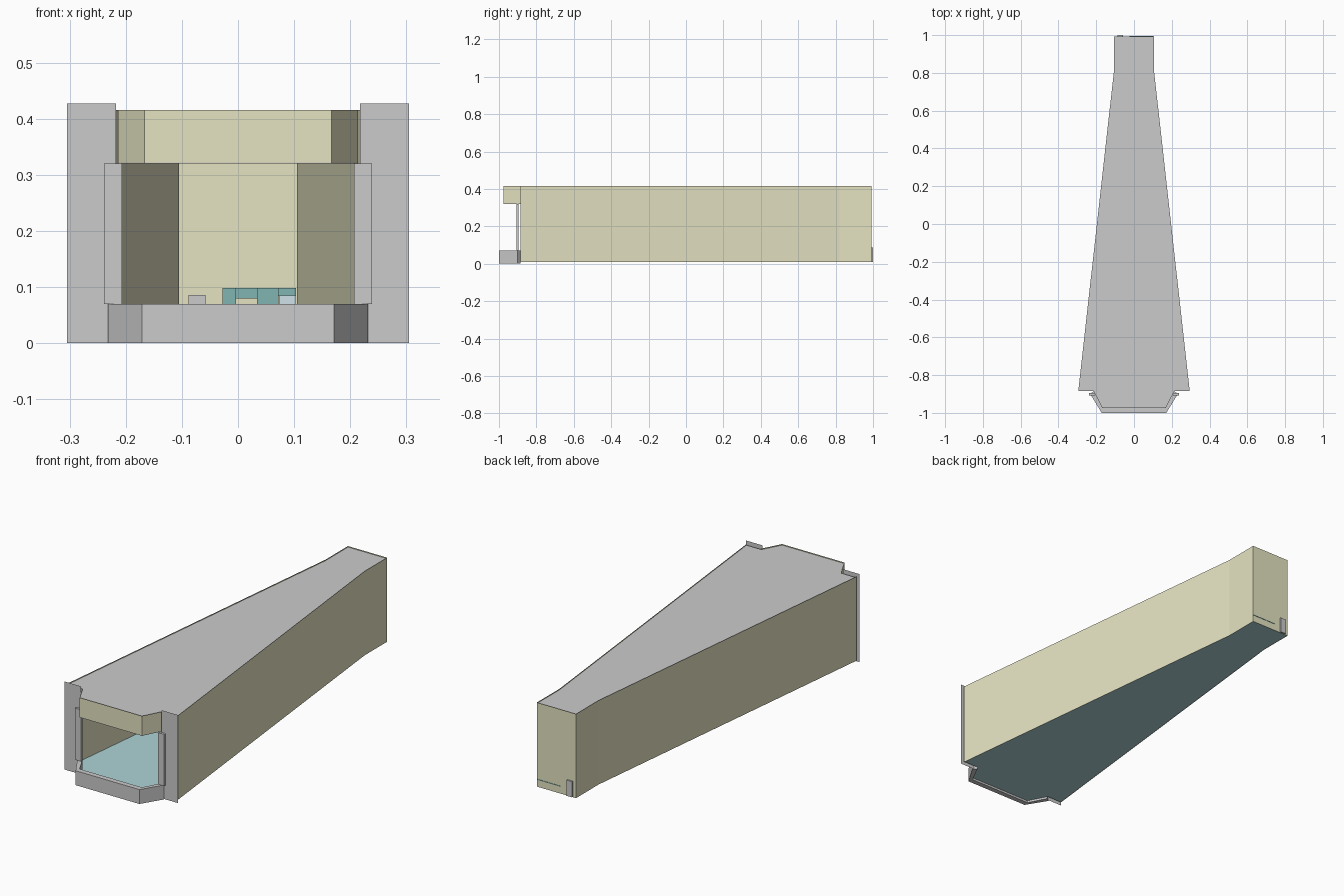
import bpy

if "Cube" in bpy.data.objects:
    bpy.data.objects.remove(bpy.data.objects["Cube"])


def material(name, rgb):
    m = bpy.data.materials.new(name)
    m.diffuse_color = (*rgb, 1)
    m.use_nodes = True
    m.node_tree.nodes["Principled BSDF"].inputs["Base Color"].default_value = m.diffuse_color
    return m


CREAM = material("cream_wall", (0.78, 0.77, 0.54))
BLUE = material("blue_floor", (0.42, 0.66, 0.68))
TEAL = material("teal_cabinet", (0.22, 0.46, 0.45))
PALE = material("pale_panel", (0.62, 0.76, 0.80))


def mesh_obj(name, verts, faces, mat=None):
    me = bpy.data.meshes.new(name)
    me.from_pydata(verts, [], faces)
    me.update()
    ob = bpy.data.objects.new(name, me)
    bpy.context.collection.objects.link(ob)
    if mat:
        me.materials.append(mat)
    return ob


def sheet(name, path, z0, z1, mat=None):
    """Vertical sheet following a plan path."""
    n = len(path)
    verts = [(x, y, z0) for x, y in path] + [(x, y, z1) for x, y in path]
    return mesh_obj(name, verts, [(i, i + 1, n + i + 1, n + i) for i in range(n - 1)], mat)


def flat(name, outline, z, mat=None):
    return mesh_obj(name, [(x, y, z) for x, y in outline], [tuple(range(len(outline)))], mat)


def band(name, outer, inner, z0, z1, mat=None):
    """Closed solid between two plan paths with equal point counts."""
    loop = outer + inner[::-1]
    n, m = len(loop), len(outer)
    verts = [(x, y, z) for z in (z0, z1) for x, y in loop]
    faces = [(i, (i + 1) % n, n + (i + 1) % n, n + i) for i in range(n)]
    for i in range(m - 1):
        a, b, c, d = i, i + 1, n - 2 - i, n - 1 - i
        faces += [(d, c, b, a), (n + a, n + b, n + c, n + d)]
    return mesh_obj(name, verts, faces, mat)


def box(name, x0, x1, y0, y1, z0, z1, mat=None):
    return band(name, [(x0, y0), (x1, y0)], [(x0, y1), (x1, y1)], z0, z1, mat)


def mirrored(half):
    """Left half path, front centre last, continued on the right."""
    return half + [(-x, y) for x, y in reversed(half)]


FRONT, BACK = -0.885, 0.993
bay = mirrored([(-0.214, FRONT), (-0.167, -0.975)])
bay_outer = mirrored([(-0.232, -0.9), (-0.171, -1.0)])
bay_inner = mirrored([(-0.206, FRONT), (-0.160, -0.962)])
walls = [(-0.295, FRONT), (-0.105, 0.82), (-0.105, BACK),
         (0.105, BACK), (0.105, 0.82), (0.295, FRONT)]
plan = walls + bay[::-1]

# Tapering room shell
sheet("room_walls", walls, 0.008, 0.416, CREAM)
flat("floor", plan[::-1], 0.01, BLUE)
flat("roof", plan[::-1], 0.411)

# Front bay: header above the window, base wall below it
sheet("bay_header", bay, 0.322, 0.416, CREAM)
band("header_lip", bay, bay_inner, 0.320, 0.325)
band("bay_base", bay_outer, bay, 0.0, 0.07)

# Flat front panels and window jambs either side of the bay
for s, side in ((-1, "left"), (1, "right")):
    sheet("front_panel_" + side, [(s * 0.217, -0.895), (s * 0.305, -0.895)], 0.0, 0.427)
    xs = sorted((s * 0.207, s * 0.239))
    box("window_jamb_" + side, *xs, -0.907, -0.896, 0.07, 0.32)

# Small door post through the back wall
box("back_post", -0.088, -0.058, 0.985, 1.0, 0.01, 0.086)

# Low cabinets along the inside of the back wall
box("cabinet_left", -0.028, -0.004, 0.94, 0.99, 0.01, 0.098, TEAL)
box("cabinet_centre", -0.004, 0.034, 0.95, 0.99, 0.08, 0.098, TEAL)
box("cabinet_right", 0.034, 0.072, 0.94, 0.99, 0.01, 0.098, TEAL)
box("cabinet_end", 0.072, 0.103, 0.95, 0.99, 0.084, 0.098, TEAL)
box("pale_box", 0.074, 0.103, 0.935, 0.985, 0.01, 0.085, PALE)
box("low_shelf", -0.025, 0.104, 0.95, 0.995, 0.042, 0.045, TEAL)
